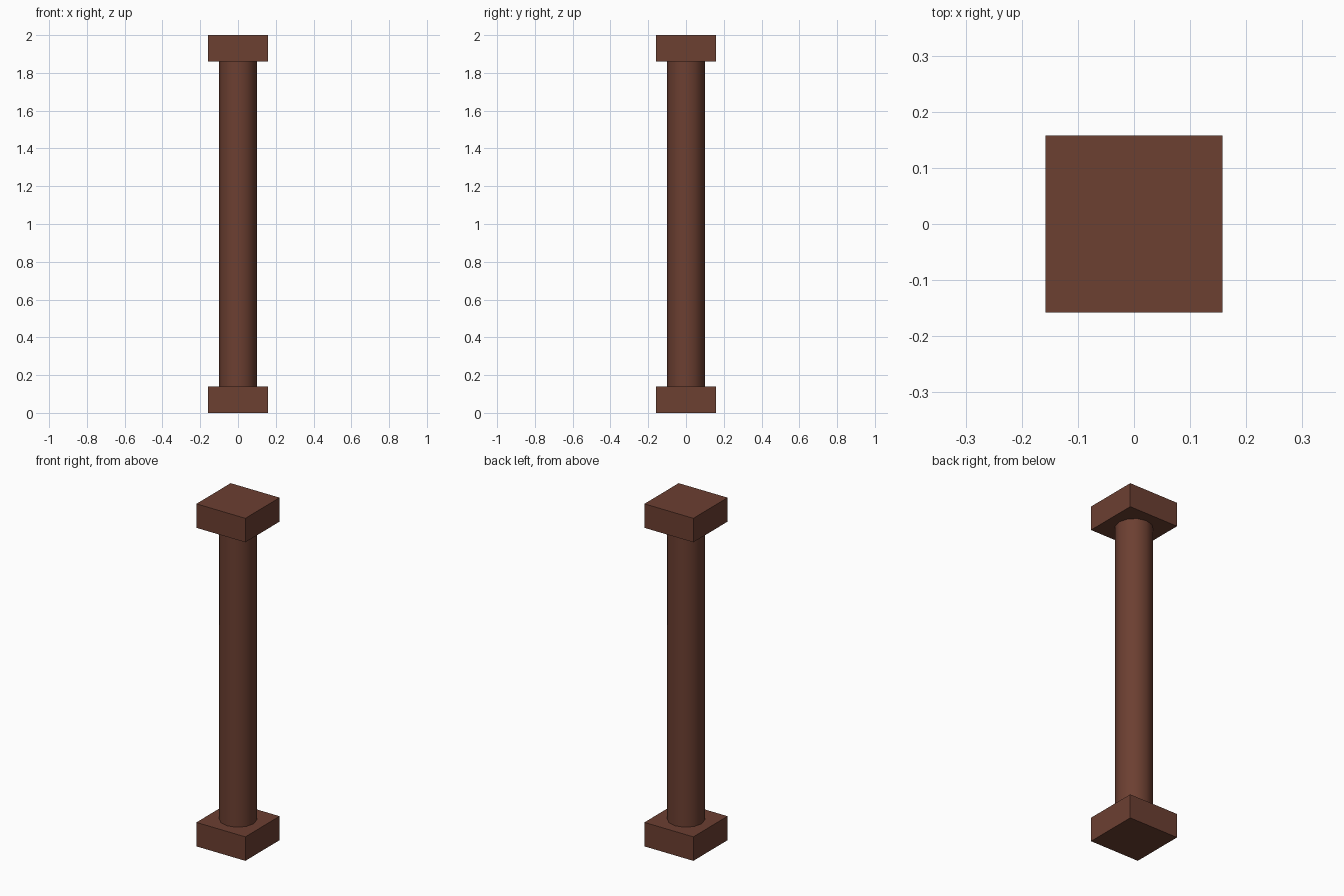
import bpy
import math

if "Cube" in bpy.data.objects:
    bpy.data.objects.remove(bpy.data.objects["Cube"])

# One flat brown for the whole column
brown = bpy.data.materials.new("dark_brown")
brown.diffuse_color = (0.150, 0.050, 0.031, 1.0)
brown.use_nodes = True
brown.node_tree.nodes["Principled BSDF"].inputs["Base Color"].default_value = brown.diffuse_color

PLATE_W, PLATE_H, HEIGHT, RADIUS = 0.316, 0.14, 2.0, 0.1


def plate(name, z):
    """Square plate with its underside at z."""
    bpy.ops.mesh.primitive_cube_add(size=1, location=(0, 0, z + PLATE_H / 2))
    ob = bpy.context.object
    ob.name = name
    ob.scale = (PLATE_W, PLATE_W, PLATE_H)
    bpy.ops.object.transform_apply(location=False, rotation=False, scale=True)
    ob.data.materials.append(brown)


# Base and capital plates
plate("base_plate", 0)
plate("top_plate", HEIGHT - PLATE_H)

# Round shaft between the plates, one vertex on each axis
bpy.ops.mesh.primitive_cylinder_add(
    vertices=12, radius=RADIUS, depth=HEIGHT - 2 * PLATE_H,
    end_fill_type='NOTHING', location=(0, 0, HEIGHT / 2))
shaft = bpy.context.object
shaft.name = "shaft"
shaft.data.materials.append(brown)
bpy.ops.object.shade_smooth_by_angle(angle=math.radians(40))
